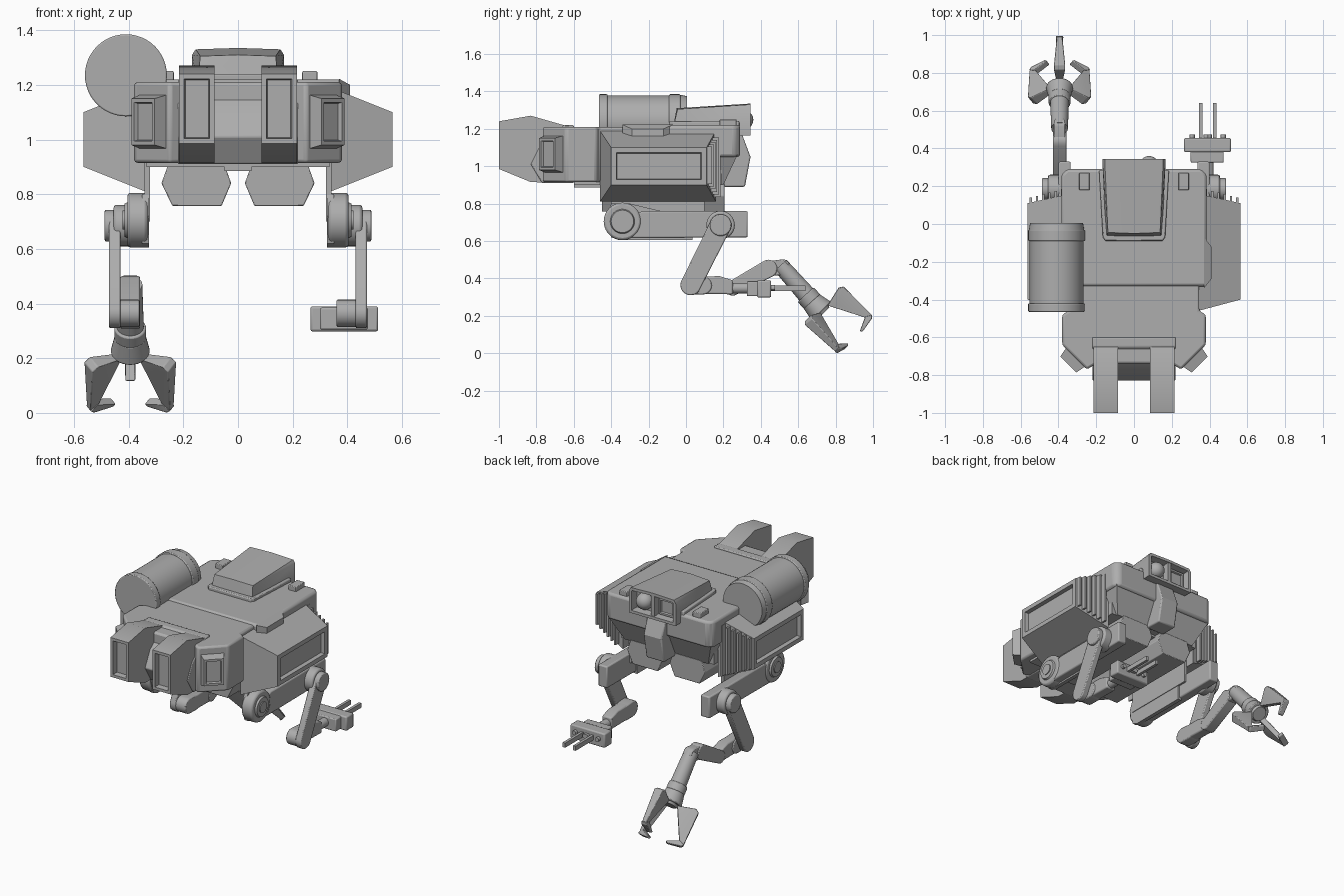
import bpy, bmesh, math
from mathutils import Vector as V

if "Cube" in bpy.data.objects:
    bpy.data.objects.remove(bpy.data.objects["Cube"], do_unlink=True)

grey = bpy.data.materials.new("plain_grey")
grey.use_nodes = True
grey.diffuse_color = (0.42, 0.42, 0.42, 1)
grey.node_tree.nodes["Principled BSDF"].inputs["Base Color"].default_value = (0.42, 0.42, 0.42, 1)
parts = []


def finish(name, bm, mirror=False, bevel=0.0):
    bmesh.ops.recalc_face_normals(bm, faces=bm.faces)
    mesh = bpy.data.meshes.new(name)
    bm.to_mesh(mesh)
    bm.free()
    mesh.materials.append(grey)
    ob = bpy.data.objects.new(name, mesh)
    bpy.context.collection.objects.link(ob)
    if bevel:
        mod = ob.modifiers.new("edge_bevel", 'BEVEL')
        mod.width, mod.segments = bevel, 2
        mod.limit_method, mod.angle_limit = 'ANGLE', math.radians(35)
    if mirror:
        ob.modifiers.new("mirror", 'MIRROR').use_mirror_merge = False
    parts.append(ob)
    return ob


def recess(bm, direction, border, depth):
    """Inset the faces that look along a direction and sink them."""
    bmesh.ops.recalc_face_normals(bm, faces=bm.faces)
    bm.normal_update()
    faces = [f for f in bm.faces if f.normal.dot(V(direction)) > 0.97]
    bmesh.ops.inset_region(bm, faces=faces, thickness=border, use_even_offset=True)
    bmesh.ops.inset_region(bm, faces=faces, thickness=0.006, depth=-depth)


def prism(name, pts, axis, lo, hi, mirror=False, bevel=0.0, sink=None):
    """Extrude a flat outline along x, y or z."""
    place = {'x': lambda u, v, w: (w, u, v), 'y': lambda u, v, w: (u, w, v),
             'z': lambda u, v, w: (u, v, w)}[axis]
    bm = bmesh.new()
    a = [bm.verts.new(place(u, v, lo)) for u, v in pts]
    b = [bm.verts.new(place(u, v, hi)) for u, v in pts]
    bm.faces.new(a)
    bm.faces.new(b)
    for i in range(len(a)):
        j = (i + 1) % len(a)
        bm.faces.new((a[i], a[j], b[j], b[i]))
    if sink:
        recess(bm, *sink)
    return finish(name, bm, mirror, bevel)


def hull(name, pts, mirror=False, bevel=0.0, sink=None):
    """Convex solid around a few points."""
    bm = bmesh.new()
    for p in pts:
        bm.verts.new(p)
    out = bmesh.ops.convex_hull(bm, input=bm.verts)
    junk = {g for g in out["geom_interior"] + out["geom_unused"] if isinstance(g, bmesh.types.BMVert)}
    bmesh.ops.delete(bm, geom=list(junk), context='VERTS')
    bmesh.ops.dissolve_limit(bm, angle_limit=0.02, verts=bm.verts, edges=bm.edges)
    if sink:
        recess(bm, *sink)
    return finish(name, bm, mirror, bevel)


def corners(x, y, z):
    return [(a, b, c) for a in x for b in y for c in z]


def box(name, x, y, z, mirror=False, bevel=0.0, sink=None):
    return hull(name, corners(x, y, z), mirror, bevel, sink)


def rod(name, p, q, r, r2=None, mirror=False, bevel=0.0, n=32):
    p, q = V(p), V(q)
    bm = bmesh.new()
    bmesh.ops.create_cone(bm, cap_ends=True, segments=n, radius1=r,
                          radius2=r if r2 is None else r2, depth=(q - p).length)
    turn = (q - p).to_track_quat('Z', 'Y').to_matrix().to_4x4()
    bm.transform(turn)
    bmesh.ops.translate(bm, verts=bm.verts, vec=(p + q) / 2)
    return finish(name, bm, mirror, bevel)


def link(name, a, ra, b, rb, x, mirror=False, bevel=0.006):
    """Flat bar with rounded ends between two (y, z) joints."""
    ring = [(math.cos(k * math.tau / 20), math.sin(k * math.tau / 20)) for k in range(20)]
    pts = [(w, c[0] + r * u, c[1] + r * v) for w in x for c, r in ((a, ra), (b, rb)) for u, v in ring]
    return hull(name, pts, mirror, bevel)


def both(half):
    return half + [(-x, y) for x, y in reversed(half)]


# Main body
prism("rear_deck", both([(.355, .29), (.385, .26), (.385, -.33)]), 'z', 1.05, 1.22, bevel=.015)
hull("rear_underside", corners((-.37, .37), (-.33, .275), (1.06,)) + corners((-.3, .3), (-.33, .2), (.9,)))
box("core_body", (-.335, .335), (-.6, .19), (.9, 1.2))
prism("front_body", both([(.345, -.3), (.345, -.46), (.38, -.48), (.38, -.64), (.25, -.77), (.2, -.74)]),
      'z', .915, 1.21, bevel=.012)
prism("nose", [(-.6, 1.22), (-.65, 1.22), (-.78, 1.11), (-.83, 1.01), (-.77, .91), (-.6, .91)],
      'x', -.22, .22, bevel=.006)
hull("deck_lip", corners((.37,), (-.34, -.07), (1.13, 1.222)) + corners((.41,), (-.29, -.12), (1.16, 1.2)), True)
box("deck_block", (.235, .29), (.18, .27), (1.2, 1.25), True, .004)
box("belly_plate", (-.05, .05), (-.6, .15), (.885, .92))

# Headlights and corner lamps
prism("headlight", [(-.62, 1.21), (-.83, 1.27), (-1, 1.24), (-1, .985), (-.83, .915), (-.62, .91)],
      'x', .086, .215, True, sink=((0, -1, 0), .018, .035))
out, along = V((.707, -.707, 0)), V((.707, .707, 0))
mid = V((.312, -.708, 1.065))
hull("corner_lamp", [mid + along * s * w + out * d + V((0, 0, t * h))
                     for d, w, h in ((-.03, .075, .105), (.05, .06, .085)) for s in (-1, 1) for t in (-1, 1)],
     True, sink=(out, .014, .015))

# Side boxes with framed panels and rear louvres
hull("side_box", corners((.34,), (-.46, .16), (.81, 1.19)) + corners((.565,), (-.4, .11), (.9, 1.1)),
     True, sink=((1, 0, 0), .028, .025))
for i in range(6):
    k = i / 5
    x = .375 + .165 * k
    box("louvre_%d" % (i + 1), (x, x + .012), (.08, .185 - .045 * k),
        (.835 + .07 * k, 1.165 - .06 * k), True)

# Cabin on top with sensor window at the back
prism("cabin_rim", both([(.185, .285), (.165, -.07), (.15, -.09)]), 'z', 1.2, 1.24, bevel=.006)
hull("cabin", [(s * x, y, z) for s in (-1, 1) for x, y, z in
               ((.148, -.07, 1.2), (.138, -.045, 1.305), (.155, .345, 1.33), (.168, .345, 1.31),
                (.168, .345, 1.165), (.16, .2, 1.165))] + [(0, .345, 1.335), (0, -.05, 1.31)],
     sink=((0, 1, 0), .018, .05))
box("window_divider", (-.012, .012), (.28, .34), (1.18, 1.32))
box("window_screen", (-.135, -.025), (.28, .315), (1.195, 1.3), sink=((0, 1, 0), .012, .01))
bm = bmesh.new()
bmesh.ops.create_uvsphere(bm, u_segments=24, v_segments=14, radius=.052)
bmesh.ops.translate(bm, verts=bm.verts, vec=(.08, .308, 1.248))
finish("sensor_eye", bm)
prism("rear_bracket", [(.2, 1.17), (.3, 1.17), (.345, 1.05), (.315, .89), (.2, .89)], 'x', -.065, .065, bevel=.008)

# Drum on the right shoulder
rod("drum", (-.41, -.455, 1.235), (-.41, -.005, 1.235), .143, bevel=.008, n=48)
for i, (y0, y1) in enumerate(((-.465, -.42), (-.09, -.03))):
    rod("drum_band_%d" % (i + 1), (-.41, y0, 1.235), (-.41, y1, 1.235), .15, bevel=.005, n=48)
rod("drum_cap", (-.41, -.035, 1.235), (-.41, .005, 1.235), .147, .14, n=48)

# Hexagonal belly pods
prism("belly_pod", [(.28, .84), (.24, .757), (.06, .757), (.025, .84), (.05, .91), (.255, .91)],
      'y', -.45, .205, True, .004)

# Hips, upper arms, knees and lower arms
box("hip_hanger", (.322, .342), (-.4, .1), (.7, .92), True)
prism("inner_arm_plate", [(-.43, .72), (-.4, .62), (-.36, .605), (.035, .605), (.035, .72), (-.3, .8), (-.4, .8)],
      'x', .326, .352, True)
prism("upper_arm", [(-.34, .615), (.33, .62), (.33, .76), (-.23, .76), (-.36, .72)], 'x', .335, .4, True, .008)
rod("hip_disc", (.33, -.34, .705), (.405, -.34, .705), .1, mirror=True, bevel=.012, n=40)
rod("hip_ring", (.4, -.34, .705), (.416, -.34, .705), .068, .06, mirror=True)
rod("hip_pin", (.41, -.34, .705), (.422, -.34, .705), .035, mirror=True)
rod("knee_disc", (.38, .185, .685), (.455, .185, .685), .076, mirror=True, bevel=.01)
rod("knee_cap", (.45, .185, .685), (.488, .185, .685), .058, mirror=True, bevel=.006)
link("lower_arm", (.185, .685), .058, (.025, .365), .055, (.43, .472), True)
link("elbow", (.025, .365), .05, (.09, .362), .048, (.36, .435), True)
prism("forearm", [(.03, .41), (.18, .412), (.25, .39), (.25, .315), (.03, .318)], 'x', .36, .428, True, .008)

# Two-pronged gripper on the left arm
rod("gripper_shaft", (.394, .24, .348), (.394, .34, .348), .028)
box("gripper_base", (.3, .475), (.325, .39), (.305, .385), bevel=.006)
box("gripper_block", (.265, .513), (.38, .455), (.298, .39), bevel=.008)
for i, x in enumerate((.353, .428)):
    box("gripper_prong_%d" % (i + 1), (x - .009, x + .009), (.45, .64), (.332, .362))
    for j, dx in enumerate((-.045, .045)):
        rod("gripper_stud_%d_%d" % (i + 1, j + 1), (x + dx, .45, .35), (x + dx, .475, .35), .014, n=12)

# Three-fingered claw on the right arm
cx = -.394
link("claw_link", (.25, .348), .04, (.44, .452), .048, (cx - .036, cx + .036))
link("claw_knuckle", (.44, .452), .04, (.515, .46), .042, (cx - .03, cx + .03))
rod("claw_wrist", (cx, .505, .47), (cx, .66, .295), .044, .05)
rod("claw_collar", (cx, .64, .313), (cx, .675, .275), .058, bevel=.005)
hub, axis = V((cx, .71, .238)), V((0, .707, -.707))
rod("claw_hub", hub - axis * .06, hub + axis * .02, .056, .072, bevel=.006)
rod("claw_palm", hub + axis * .015, hub + axis * .035, .055, .045)
finger = [(.045, .02, .016), (.155, -.005, .03), (.178, .01, .03), (.176, .225, .015), (.145, .215, .014), (.085, .06, .022)]
hook = [(.178, .225, .018), (.145, .205, .016), (.07, .24, .018), (.08, .252, .016), (.165, .238, .02)]
for i in range(3):
    t = i * math.tau / 3
    rad = V((0, .707, .707)) * math.cos(t) + V((1, 0, 0)) * math.sin(t)
    side = axis.cross(rad)
    for label, shape in (("finger", finger), ("fingertip", hook)):
        hull("claw_%s_%d" % (label, i + 1),
             [hub + rad * r + axis * a + side * w * s for r, a, w in shape for s in (-1, 1)], bevel=.004)

# Smooth the round parts, keep the edges crisp
bpy.ops.object.select_all(action='DESELECT')
for ob in parts:
    ob.select_set(True)
bpy.context.view_layer.objects.active = parts[0]
bpy.ops.object.shade_smooth_by_angle(angle=math.radians(30))
